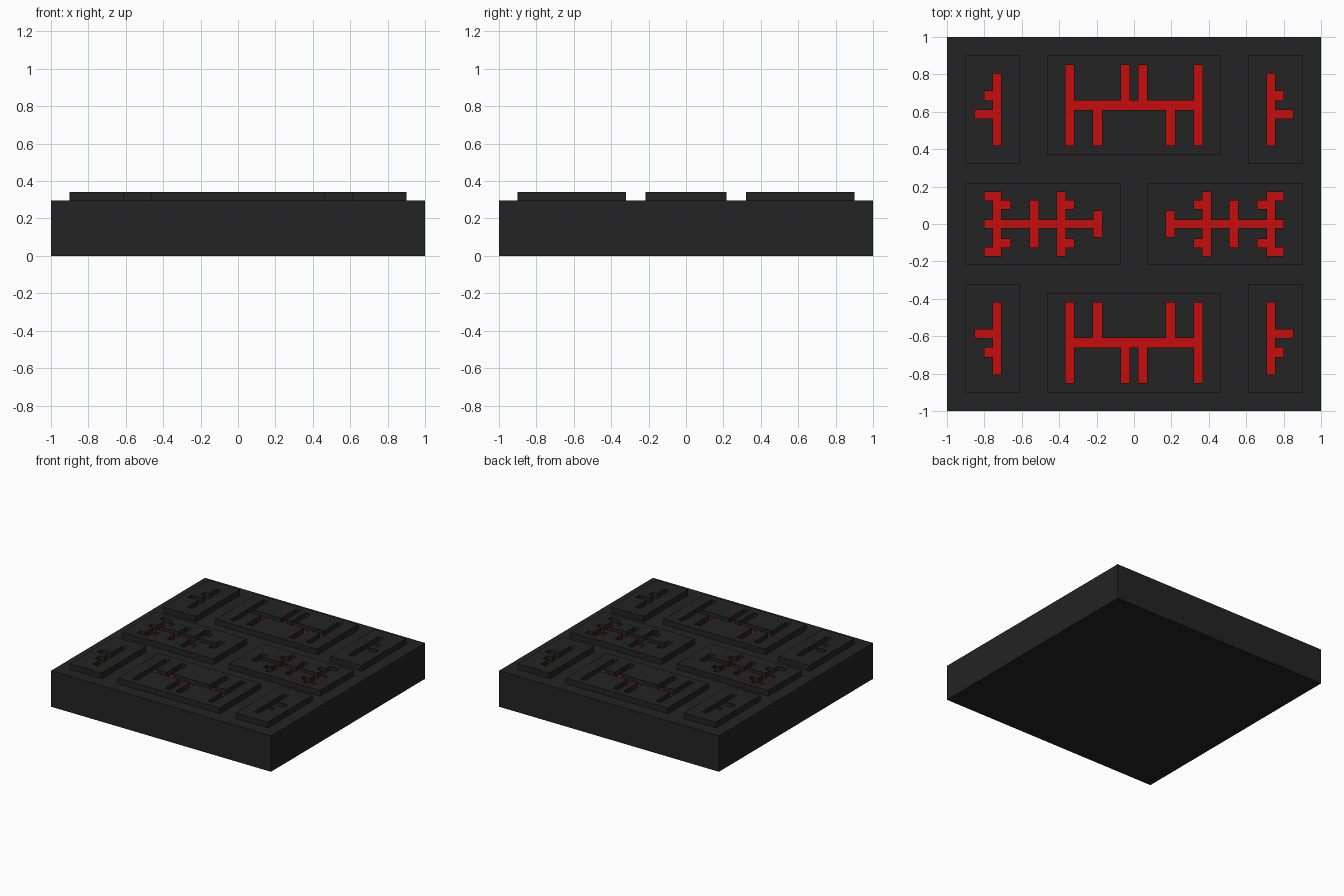
import bpy
import bmesh

if "Cube" in bpy.data.objects:
    bpy.data.objects.remove(bpy.data.objects["Cube"], do_unlink=True)


def make_material(name, rgb):
    mat = bpy.data.materials.new(name)
    mat.use_nodes = True
    mat.diffuse_color = (*rgb, 1)
    mat.node_tree.nodes["Principled BSDF"].inputs["Base Color"].default_value = (*rgb, 1)
    return mat


BLACK = make_material("matte black", (0.017, 0.017, 0.017))
RED = make_material("groove red", (0.58, 0.004, 0.004))
SLAB_TOP, FLOOR, PANEL_TOP = 0.295, 0.297, 0.342


def add_object(name, bm):
    mesh = bpy.data.meshes.new(name)
    bm.to_mesh(mesh)
    bm.free()
    mesh.materials.append(BLACK)
    mesh.materials.append(RED)
    obj = bpy.data.objects.new(name, mesh)
    bpy.context.collection.objects.link(obj)


def mirrored(rect, sx, sy):
    x0, x1, y0, y1 = rect
    return (*sorted((x0 * sx, x1 * sx)), *sorted((y0 * sy, y1 * sy)))


def make_panel(name, outline, grooves, sx=1, sy=1):
    """Raised panel with rectangular grooves (x0, x1, y0, y1) that have red floors."""
    outline = mirrored(outline, sx, sy)
    grooves = [mirrored(g, sx, sy) for g in grooves]
    rects = grooves + [outline]
    xs = sorted({v for r in rects for v in r[:2]})
    ys = sorted({v for r in rects for v in r[2:]})
    bm = bmesh.new()
    grid = [[bm.verts.new((x, y, FLOOR)) for y in ys] for x in xs]
    raised = []
    for i in range(len(xs) - 1):
        for j in range(len(ys) - 1):
            face = bm.faces.new((grid[i][j], grid[i + 1][j],
                                 grid[i + 1][j + 1], grid[i][j + 1]))
            cx, cy = (xs[i] + xs[i + 1]) / 2, (ys[j] + ys[j + 1]) / 2
            if any(a < cx < b and c < cy < d for a, b, c, d in grooves):
                face.material_index = 1
            else:
                raised.append(face)
    # Lift everything but the grooves
    new = bmesh.ops.extrude_face_region(bm, geom=raised)["geom"]
    for v in new:
        if isinstance(v, bmesh.types.BMVert):
            v.co.z = PANEL_TOP
    bmesh.ops.delete(bm, geom=[f for f in raised if f.is_valid], context='FACES')
    for f in bm.faces:
        if abs(f.calc_center_median().z - FLOOR) > 0.001:
            f.material_index = 0
    # Sink the outer rim into the slab
    for v in {v for e in bm.edges if e.is_boundary for v in e.verts}:
        v.co.z = SLAB_TOP - 0.005
    bmesh.ops.recalc_face_normals(bm, faces=bm.faces)
    if max(bm.faces, key=lambda f: f.calc_center_median().z).normal.z < 0:
        bmesh.ops.reverse_faces(bm, faces=bm.faces)
    add_object(name, bm)


# Base slab
bm = bmesh.new()
bmesh.ops.create_cube(bm, size=1)
for v in bm.verts:
    v.co = (v.co.x * 2, v.co.y * 2, (v.co.z + 0.5) * SLAB_TOP)
add_object("base_slab", bm)

# Long panels: crossbar with upright bars above and below
long_half = [(0.32, 0.365, 0.42, 0.85), (0.025, 0.07, 0.66, 0.85),
             (0.17, 0.22, 0.42, 0.61)]
long_grooves = [mirrored(r, s, 1) for r in long_half for s in (1, -1)]
long_grooves.append((-0.365, 0.365, 0.61, 0.66))

# Corner panels: one upright bar with two stubs
corner_grooves = [(0.71, 0.755, 0.42, 0.805), (0.755, 0.85, 0.565, 0.61),
                  (0.755, 0.80, 0.66, 0.71)]

# Middle panels: spine with symmetric branches
mid_half = [(0.71, 0.755, 0, 0.172), (0.71, 0.80, 0.125, 0.172),
            (0.66, 0.71, 0.08, 0.125), (0.51, 0.557, 0, 0.125),
            (0.367, 0.412, 0, 0.172), (0.32, 0.367, 0.08, 0.125),
            (0.17, 0.217, 0, 0.07)]
mid_grooves = [mirrored(r, 1, s) for r in mid_half for s in (1, -1)]
mid_grooves.append((0.17, 0.80, -0.022, 0.022))

for row, sy in (("back", 1), ("front", -1)):
    make_panel(row + "_long_panel", (-0.463, 0.463, 0.368, 0.90), long_grooves, 1, sy)
    for side, sx in (("left", 1), ("right", -1)):
        make_panel(f"{row}_{side}_corner_panel", (0.61, 0.90, 0.32, 0.90),
                   corner_grooves, sx, sy)
for side, sx in (("left", 1), ("right", -1)):
    make_panel(side + "_middle_panel", (0.072, 0.90, -0.217, 0.217), mid_grooves, sx)
